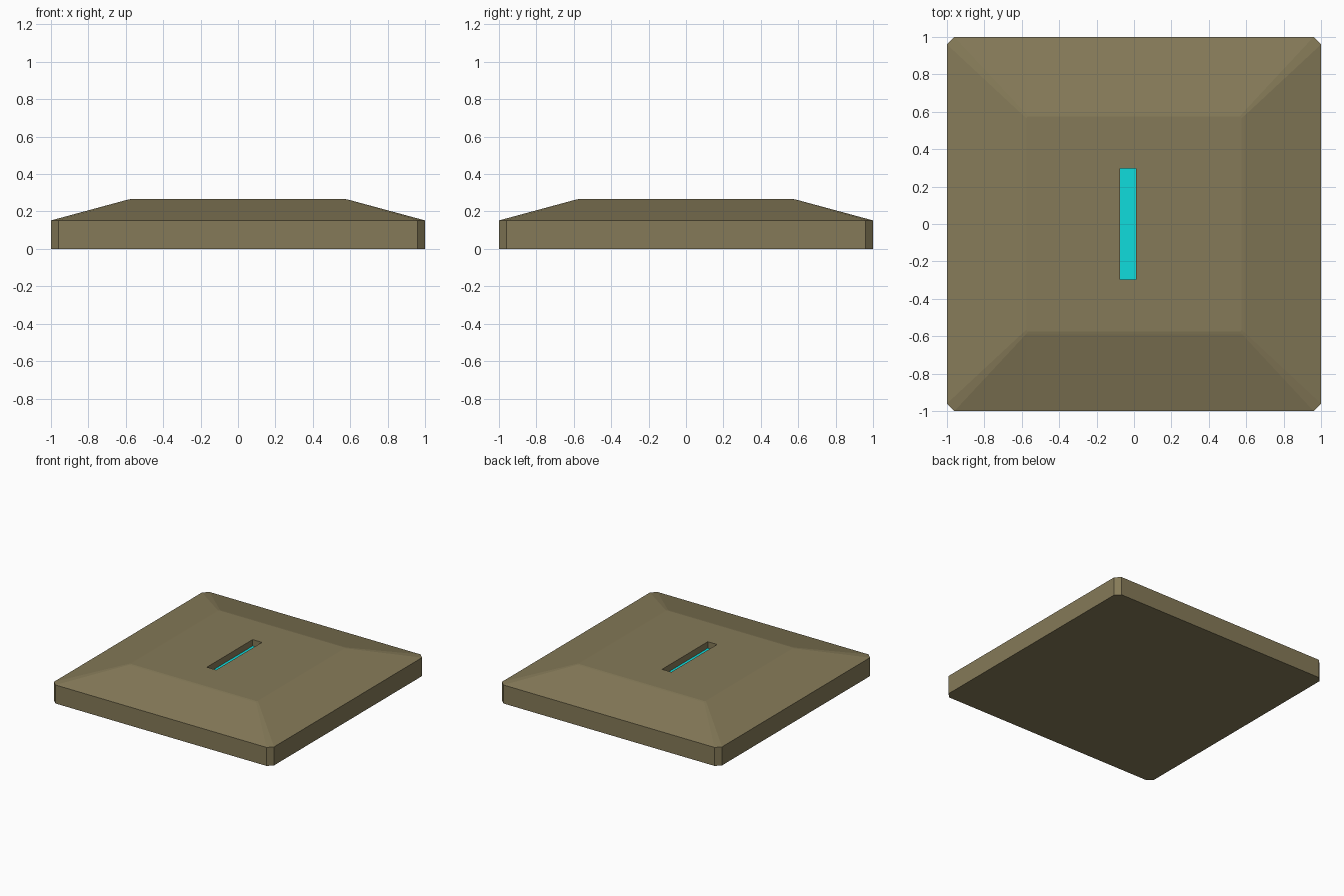
import bpy, bmesh

if "Cube" in bpy.data.objects:
    bpy.data.objects.remove(bpy.data.objects["Cube"])


def material(name, rgb):
    m = bpy.data.materials.new(name)
    m.diffuse_color = (*rgb, 1.0)
    m.use_nodes = True
    m.node_tree.nodes["Principled BSDF"].inputs["Base Color"].default_value = m.diffuse_color
    return m


def add_object(name, bm, mat):
    bmesh.ops.recalc_face_normals(bm, faces=bm.faces[:])
    mesh = bpy.data.meshes.new(name)
    bm.to_mesh(mesh)
    bm.free()
    mesh.materials.append(mat)
    obj = bpy.data.objects.new(name, mesh)
    bpy.context.collection.objects.link(obj)
    return obj


def box(name, x0, x1, y0, y1, z0, z1, mat):
    bm = bmesh.new()
    bmesh.ops.create_cube(bm, size=1)
    for v in bm.verts:
        v.co.x = x1 if v.co.x > 0 else x0
        v.co.y = y1 if v.co.y > 0 else y0
        v.co.z = z1 if v.co.z > 0 else z0
    return add_object(name, bm, mat)


def ring(bm, half, cut, z):
    """Square loop with clipped corners."""
    h, c = half, half - cut
    pts = [(h, -c), (h, c), (c, h), (-c, h), (-h, c), (-h, -c), (-c, -h), (c, -h)]
    return [bm.verts.new((x, y, z)) for x, y in pts]


stone = material("olive stone", (0.235, 0.195, 0.098))
cyan = material("bright cyan", (0.005, 0.72, 0.72))

# Slab: upright rim, sloped border, flat top
bm = bmesh.new()
rings = [ring(bm, *r) for r in [(1.0, 0.04, 0.0), (1.0, 0.04, 0.152),
                                (0.59, 0.012, 0.263), (0.575, 0.008, 0.266)]]
for a, b in zip(rings, rings[1:]):
    for i in range(8):
        j = (i + 1) % 8
        bm.faces.new((a[i], a[j], b[j], b[i]))
bm.faces.new(rings[0][::-1])
bm.faces.new(rings[-1])
slab = add_object("slab", bm, stone)

# Slot cut into the top
cutter = box("slot_cutter", -0.075, 0.01, -0.297, 0.297, 0.208, 0.4, stone)
cutter.hide_render = True
mod = slab.modifiers.new("slot", 'BOOLEAN')
mod.operation = 'DIFFERENCE'
mod.solver = 'EXACT'
mod.object = cutter
bpy.context.view_layer.objects.active = slab
bpy.ops.object.modifier_apply(modifier=mod.name)
bpy.data.objects.remove(cutter)

# Glowing strip on the slot floor
box("slot_strip", -0.075, 0.01, -0.297, 0.297, 0.207, 0.213, cyan)
